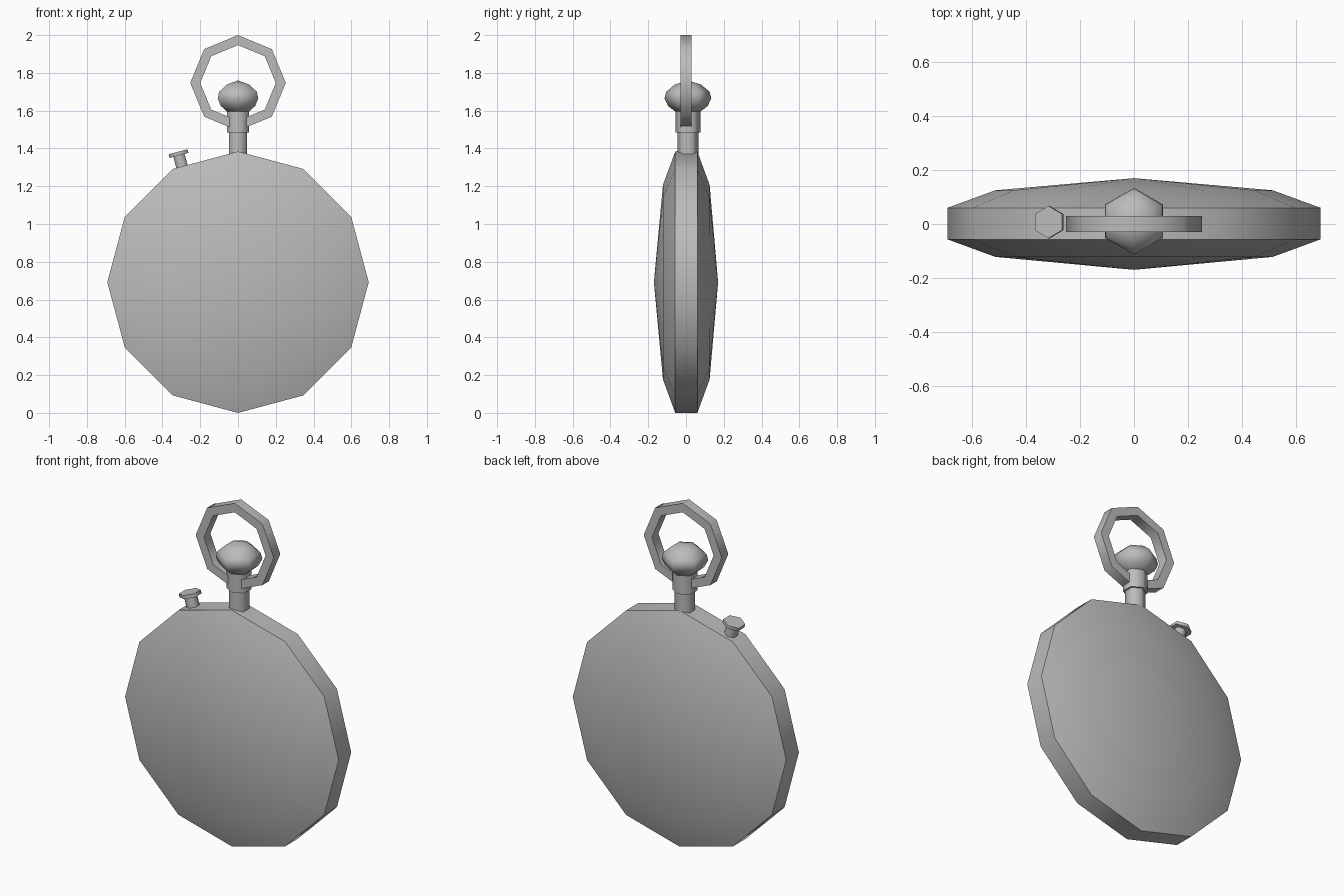
import bpy
import bmesh
from math import cos, sin, tau, radians
from mathutils import Matrix, Vector

cube = bpy.data.objects.get("Cube")
if cube:
    bpy.data.objects.remove(cube)

steel = bpy.data.materials.new("steel_grey")
steel.use_nodes = True
steel.diffuse_color = (0.5, 0.5, 0.5, 1)
steel.node_tree.nodes["Principled BSDF"].inputs["Base Color"].default_value = (0.5, 0.5, 0.5, 1)


def lathe(name, profile, sides, place, closed=False):
    """Spin a (radius, height) profile round local z; first vertex lies on local y."""
    bm = bmesh.new()
    rings = []
    for r, h in profile:
        count = sides if r > 0 else 1
        rings.append([bm.verts.new((r * sin(tau * i / sides), r * cos(tau * i / sides), h))
                      for i in range(count)])
    pairs = list(zip(rings, rings[1:]))
    if closed:
        pairs.append((rings[-1], rings[0]))
    for a, b in pairs:
        for i in range(sides):
            j = (i + 1) % sides
            corners = [a[i % len(a)], a[j % len(a)], b[j % len(b)], b[i % len(b)]]
            bm.faces.new(list(dict.fromkeys(corners)))
    bmesh.ops.recalc_face_normals(bm, faces=bm.faces)
    mesh = bpy.data.meshes.new(name)
    bm.to_mesh(mesh)
    bm.free()
    mesh.transform(place)
    mesh.materials.append(steel)
    obj = bpy.data.objects.new(name, mesh)
    bpy.context.collection.objects.link(obj)
    bpy.ops.object.select_all(action='DESELECT')
    obj.select_set(True)
    bpy.context.view_layer.objects.active = obj
    bpy.ops.object.shade_smooth_by_angle(angle=radians(62))
    return obj


def rod(name, radius, low, high, place):
    return lathe(name, [(0, low), (radius, low), (radius, high), (0, high)], 6, place)


# Local z turned to face the front
facing = Matrix.Rotation(radians(90), 4, 'X')

# Domed case with a flat rim band
lathe("case", [(0, -0.17), (0.515, -0.125), (0.692, -0.06),
               (0.692, 0.057), (0.515, 0.122), (0, 0.17)],
      12, Matrix.Translation((0, 0, 0.692)) @ facing)

# Stem, collar and crown
upright = Matrix.Translation((0, 0.01, 0))
rod("stem", 0.055, 1.34, 1.5, upright)
rod("collar", 0.066, 1.485, 1.6, upright)
lathe("crown", [(0, 1.59), (0.06, 1.59), (0.105, 1.625), (0.124, 1.665),
                (0.115, 1.7), (0.07, 1.738), (0, 1.76)], 6, upright)

# Octagonal hanging bow
lathe("bow", [(0.253, -0.03), (0.253, 0.03), (0.2, 0.03), (0.2, -0.03)],
      8, Matrix.Translation((0, 0, 1.747)) @ facing, closed=True)

# Side push button, square to the sloping rim facet
tilted = Matrix.Translation((-0.297, 0.007, 1.305)) @ Matrix.Rotation(radians(-15), 4, 'Y')
rod("button_stem", 0.036, -0.03, 0.065, tilted)
rod("button_cap", 0.06, 0.06, 0.08, tilted)
